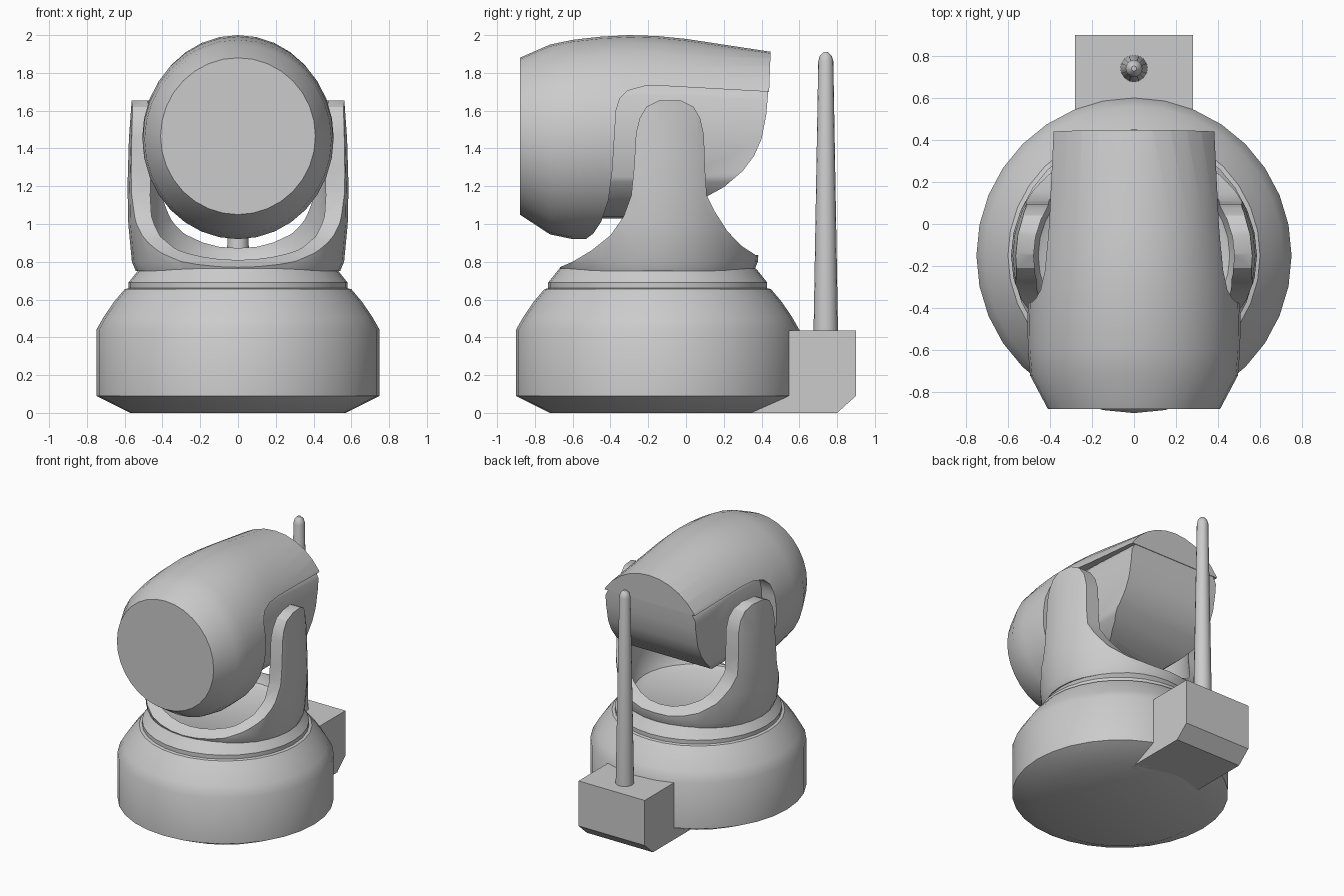
import bpy, bmesh, math

if "Cube" in bpy.data.objects:
    bpy.data.objects.remove(bpy.data.objects["Cube"])

AXIS_Y = -0.15      # centre of the base and the fork
SEG = 32


def finish(bm, name):
    bmesh.ops.recalc_face_normals(bm, faces=bm.faces)
    me = bpy.data.meshes.new(name)
    bm.to_mesh(me)
    bm.free()
    ob = bpy.data.objects.new(name, me)
    bpy.context.collection.objects.link(ob)
    return ob


def skin(name, rings):
    """Bridge equal point rings and cap both ends."""
    bm = bmesh.new()
    vs = [[bm.verts.new(p) for p in r] for r in rings]
    n = len(vs[0])
    for a, b in zip(vs, vs[1:]):
        for i in range(n):
            j = (i + 1) % n
            bm.faces.new((a[i], a[j], b[j], b[i]))
    bm.faces.new(vs[0])
    bm.faces.new(vs[-1])
    return finish(bm, name)


def circle(rx, ry, n=SEG):
    return [(rx * math.cos(2 * math.pi * i / n), ry * math.sin(2 * math.pi * i / n))
            for i in range(n)]


def lathe(name, profile, y0, sx=1.0, n=SEG):
    return skin(name, [[(x, y + y0, z) for x, y in circle(r * sx, r, n)] for r, z in profile])


def barrel(name, stations):
    """Stations along y: (y, half width, bottom z, top z)."""
    return skin(name, [[(x, y, (lo + hi) / 2 + z) for x, z in circle(rx, (hi - lo) / 2)]
                       for y, rx, lo, hi in stations])


def side_prism(name, pts, hw):
    """Side outline (y, z) extruded across x."""
    return skin(name, [[(x, y, z) for y, z in pts] for x in (-hw, hw)])


def intersect(ob, cutter):
    m = ob.modifiers.new("trim", 'BOOLEAN')
    m.operation, m.solver, m.object = 'INTERSECT', 'EXACT', cutter
    bpy.context.view_layer.objects.active = ob
    bpy.ops.object.modifier_apply(modifier=m.name)
    bpy.data.objects.remove(cutter)


# Round base with stepped collar
lathe("base", [(0.57, 0), (0.75, 0.09), (0.75, 0.44), (0.71, 0.51), (0.655, 0.59),
               (0.60, 0.655), (0.58, 0.66), (0.58, 0.69), (0.52, 0.765)], AXIS_Y)

# Rear box and antenna
side_prism("rear_box", [(0.3, 0.0), (0.8, 0.0), (0.9, 0.09), (0.9, 0.435), (0.42, 0.435)], 0.28)
lathe("antenna", [(0.065, 0.42), (0.04, 1.86), (0.032, 1.89), (0.012, 1.91)], 0.74, n=16)

# Fork: a deep cup trimmed by its side outline
fork = lathe("fork", [(0.51, 0.75), (0.53, 0.80), (0.548, 1.0), (0.552, 1.2), (0.545, 1.45),
                      (0.528, 1.7), (0.45, 1.7), (0.46, 1.2), (0.47, 1.0), (0.46, 0.86),
                      (0.43, 0.80), (0.38, 0.775)], AXIS_Y, sx=1.06)
intersect(fork, side_prism("fork_outline", [
    (-0.8, 0.70), (-0.67, 0.77), (-0.6, 0.80), (-0.5, 0.86), (-0.4, 0.94), (-0.33, 1.04),
    (-0.29, 1.15), (-0.275, 1.3), (-0.265, 1.48), (-0.245, 1.56), (-0.21, 1.62), (-0.14, 1.655),
    (-0.03, 1.655), (0.04, 1.62), (0.075, 1.56), (0.095, 1.47), (0.10, 1.3), (0.11, 1.15),
    (0.15, 1.07), (0.22, 0.96), (0.30, 0.88), (0.37, 0.835), (0.5, 0.83), (0.5, 0.70)], 1))

# Camera hood: tapered barrel trimmed to leave the rear sides open
hood = barrel("hood", [
    (-0.88, 0.41, 1.05, 1.88), (-0.72, 0.495, 0.945, 1.95), (-0.6, 0.505, 0.92, 1.975),
    (-0.45, 0.507, 0.92, 1.992), (-0.3, 0.50, 0.92, 2.0), (-0.15, 0.485, 0.935, 1.995),
    (0.0, 0.47, 0.95, 1.98), (0.46, 0.45, 1.02, 1.91)])
intersect(hood, side_prism("hood_outline", [
    (-1, 0.8), (-0.53, 0.8), (-0.53, 0.92), (-0.49, 0.95), (-0.45, 1.01), (-0.41, 1.13),
    (-0.39, 1.28), (-0.37, 1.60), (-0.35, 1.665), (-0.31, 1.705), (-0.22, 1.73), (-0.1, 1.73),
    (0.44, 1.70), (0.455, 2.1), (-1, 2.1)], 1))

# Flat-sided inner body with a curved back
body = barrel("camera_body", [(-0.5, 0.44, 1.03, 1.9), (0.0, 0.44, 1.03, 1.9),
                              (0.5, 0.43, 1.03, 1.88)])
intersect(body, side_prism("body_outline", [
    (-0.48, 0.9), (-0.2, 1.02), (0.1, 1.14), (0.2, 1.195), (0.3, 1.28), (0.36, 1.36),
    (0.4, 1.45), (0.425, 1.58), (0.437, 1.72), (0.44, 2.0), (-0.48, 2.0)], 0.38))

# Smooth shading with crisp edges
bpy.ops.object.select_all(action='SELECT')
bpy.context.view_layer.objects.active = fork
bpy.ops.object.shade_smooth_by_angle(angle=math.radians(30))
